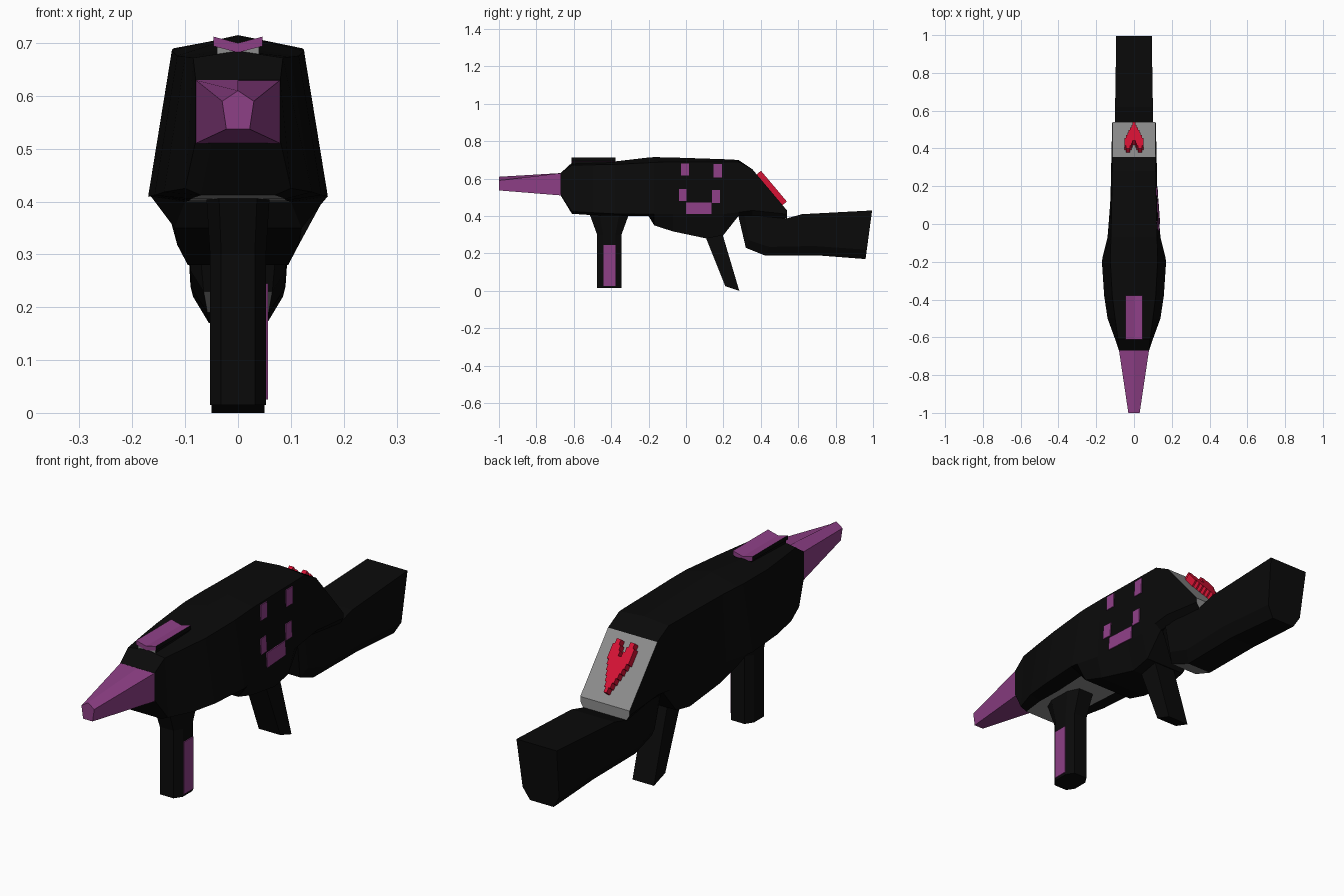
import bpy, bmesh
from mathutils import Vector
from mathutils.bvhtree import BVHTree

if "Cube" in bpy.data.objects:
    bpy.data.objects.remove(bpy.data.objects["Cube"], do_unlink=True)


def material(name, rgb):
    m = bpy.data.materials.new(name)
    m.use_nodes = True
    col = (*rgb, 1.0)
    m.diffuse_color = col
    bsdf = m.node_tree.nodes["Principled BSDF"]
    bsdf.inputs["Base Color"].default_value = col
    bsdf.inputs["Roughness"].default_value = 0.8
    return m


BLACK = material("black", (0.003, 0.003, 0.003))
PURPLE = material("purple", (0.27, 0.05, 0.24))
GREY = material("grey", (0.27, 0.27, 0.27))
RED = material("red", (0.68, 0.006, 0.035))


def skin(name, rings, mats, rule=None):
    """Bridge closed rings of points and cap both ends; rule(seg, side) picks the material."""
    bm = bmesh.new()
    vs = [[bm.verts.new(p) for p in ring] for ring in rings]
    n = len(rings[0])
    for i in range(len(rings) - 1):
        for j in range(n):
            k = (j + 1) % n
            f = bm.faces.new((vs[i][j], vs[i][k], vs[i + 1][k], vs[i + 1][j]))
            f.material_index = rule(i, j) if rule else 0
    for i, ring in (("first", vs[0]), ("last", vs[-1])):
        f = bm.faces.new(ring)
        f.material_index = rule(i, 0) if rule else 0
    bmesh.ops.recalc_face_normals(bm, faces=bm.faces)
    me = bpy.data.meshes.new(name)
    bm.to_mesh(me)
    bm.free()
    for m in mats:
        me.materials.append(m)
    ob = bpy.data.objects.new(name, me)
    bpy.context.collection.objects.link(ob)
    return ob


def section(yt, yb, zr, wt, zt, ww, zw, wb, zb):
    """Seven-sided section: ridge, shoulders, widest points and floor, sheared from yt to yb."""
    half = [(0, zr), (wt, zt), (ww, zw), (wb, zb)]
    pts = half + [(-x, z) for x, z in half[:0:-1]]
    return [(x, yt + (yb - yt) * (zr - z) / (zr - zb), z) for x, z in pts]


# Main body, lofted front to back: y, ridge z, shoulder, widest point, floor
body_rows = [
    (-0.67, 0.63, 0.08, 0.63, 0.08, 0.515, 0.05, 0.51),
    (-0.61, 0.685, 0.085, 0.672, 0.10, 0.425, 0.07, 0.412),
    (-0.50, 0.688, 0.10, 0.674, 0.14, 0.418, 0.09, 0.405),
    (-0.38, 0.692, 0.115, 0.676, 0.158, 0.412, 0.09, 0.402),
    (-0.20, 0.713, 0.125, 0.685, 0.17, 0.41, 0.10, 0.40),
    (-0.17, 0.715, 0.125, 0.687, 0.165, 0.41, 0.12, 0.35),
    (-0.07, 0.713, 0.122, 0.69, 0.14, 0.41, 0.115, 0.318),
    (0.11, 0.707, 0.118, 0.69, 0.126, 0.41, 0.095, 0.28),
    (0.20, 0.704, 0.117, 0.69, 0.123, 0.41, 0.095, 0.298),
    (0.28, 0.70, 0.115, 0.69, 0.121, 0.42, 0.09, 0.40),
    (0.355, 0.65, 0.115, 0.65, 0.12, 0.43, 0.09, 0.40),
    (0.54, 0.43, 0.115, 0.43, 0.115, 0.41, 0.10, 0.385),
]


def body_rule(i, j):
    if i == "last":
        return 1
    if i == "first":
        return 0
    sloped_panel = i == 10 and j in (0, 6)
    front_floor = 1 <= i <= 3 and j == 3
    return 1 if sloped_panel or front_floor else 0


body = skin("body", [section(r[0], *r) for r in body_rows], [BLACK, GREY], body_rule)

# Shoulder stock dropping out of the rear of the body
stock_rows = [
    (0.34, 0.28, 0.52, 0.095, 0.52, 0.095, 0.45, 0.08, 0.40),
    (0.42, 0.32, 0.46, 0.10, 0.46, 0.09, 0.27, 0.065, 0.23),
    (0.53, 0.42, 0.385, 0.10, 0.385, 0.088, 0.235, 0.058, 0.19),
    (0.62, 0.70, 0.41, 0.10, 0.41, 0.09, 0.24, 0.06, 0.19),
    (0.995, 0.96, 0.43, 0.094, 0.43, 0.085, 0.22, 0.055, 0.17),
]
skin("stock", [section(*r) for r in stock_rows], [BLACK, GREY],
     lambda i, j: 1 if i == 1 and j == 3 else 0)

# Tapered muzzle, rectangle to pentagon
base = [(0, 0.63), (0.08, 0.63), (0.08, 0.51), (-0.08, 0.51), (-0.08, 0.63)]
tip = [(0, 0.61), (0.03, 0.59), (0.022, 0.537), (-0.022, 0.537), (-0.03, 0.59)]
skin("muzzle", [[(x, -0.665, z) for x, z in base], [(x, -1.0, z) for x, z in tip]], [PURPLE])


# Foregrip: six-sided column flaring into the body
def hexagon(y0, y1, w, z):
    c = (y1 - y0) * 0.25
    return [(w * 0.6, y0, z), (w, y0 + c, z), (w, y1 - c, z), (w * 0.6, y1, z),
            (-w * 0.6, y1, z), (-w, y1 - c, z), (-w, y0 + c, z), (-w * 0.6, y0, z)]


skin("foregrip", [hexagon(-0.475, -0.345, 0.053, 0.015),
                  hexagon(-0.475, -0.345, 0.053, 0.30),
                  hexagon(-0.515, -0.305, 0.06, 0.41)], [BLACK])


def side_extrude(name, outline, x0, x1, mat):
    return skin(name, [[(x, y, z) for y, z in outline] for x in (x0, x1)], [mat])


side_extrude("foregrip_stripe", [(-0.44, 0.025), (-0.378, 0.025), (-0.378, 0.245), (-0.44, 0.245)],
             0.05, 0.057, PURPLE)

# Raked rear grip
side_extrude("rear_grip", [(0.10, 0.30), (0.19, 0.32), (0.285, 0.0), (0.21, 0.025)],
             -0.05, 0.05, BLACK)

# Top rail: block with grey front, and a shallow V plate above it
block = [(-0.04, 0.65), (0.04, 0.65), (0.04, 0.698), (0, 0.684), (-0.04, 0.698)]
skin("rail_block", [[(x, y, z) for x, z in block] for y in (-0.608, -0.38)], [BLACK, GREY],
     lambda i, j: 1 if i == "first" else 0)
vee = [(-0.046, 0.694), (0, 0.682), (0.046, 0.694), (0.046, 0.712), (0, 0.70), (-0.046, 0.712)]
skin("rail_plate", [[(x, y, z) for x, z in vee] for y in (-0.612, -0.378)], [PURPLE, BLACK],
     lambda i, j: 1 if i == 0 and j in (2, 5) else 0)

# Blocky smiling face laid on the left side of the body
bm = bmesh.new()
bm.from_mesh(body.data)
tree = BVHTree.FromBMesh(bm)
bm.free()


def on_side(y, z, lift):
    hit = tree.ray_cast(Vector((1, y, z)), Vector((-1, 0, 0)))[0]
    return (hit.x + lift, y, z)


face_plates = {
    "front_eye": (-0.027, 0.017, 0.617, 0.682),
    "rear_eye": (0.148, 0.192, 0.607, 0.678),
    "front_mouth_corner": (-0.038, 0.004, 0.48, 0.545),
    "rear_mouth_corner": (0.14, 0.182, 0.47, 0.538),
    "mouth": (0.0, 0.135, 0.412, 0.472),
}
for name, (y0, y1, z0, z1) in face_plates.items():
    corners = [(y0, z0), (y1, z0), (y1, z1), (y0, z1)]
    skin(name, [[on_side(y, z, d) for y, z in corners] for d in (-0.004, 0.004)], [PURPLE])

# Stepped heart raised from the sloped rear panel
outer = [0.007, 0.014, 0.021, 0.028, 0.035, 0.042, 0.05, 0.05, 0.05, 0.042]
notch = {7: 0.007, 8: 0.014, 9: 0.022}
s0, step = 0.037, 0.0215
right = []
for i, w in enumerate(outer):
    right += [(w, s0 + i * step), (w, s0 + (i + 1) * step)]
for i in sorted(notch, reverse=True):
    right += [(notch[i], s0 + (i + 1) * step), (notch[i], s0 + i * step)]
# drop repeated points where neighbouring rows share a width
right = [p for i, p in enumerate(right) if i == 0 or p != right[i - 1]]
outline = right + [(-x, s) for x, s in reversed(right)]
foot = Vector((0, 0.54, 0.43))
up = Vector((0, -0.185, 0.22)).normalized()
out = Vector((0, 0.22, 0.185)).normalized()
skin("heart", [[foot + Vector((x, 0, 0)) + up * s + out * d for x, s in outline]
               for d in (-0.005, 0.03)], [RED])
